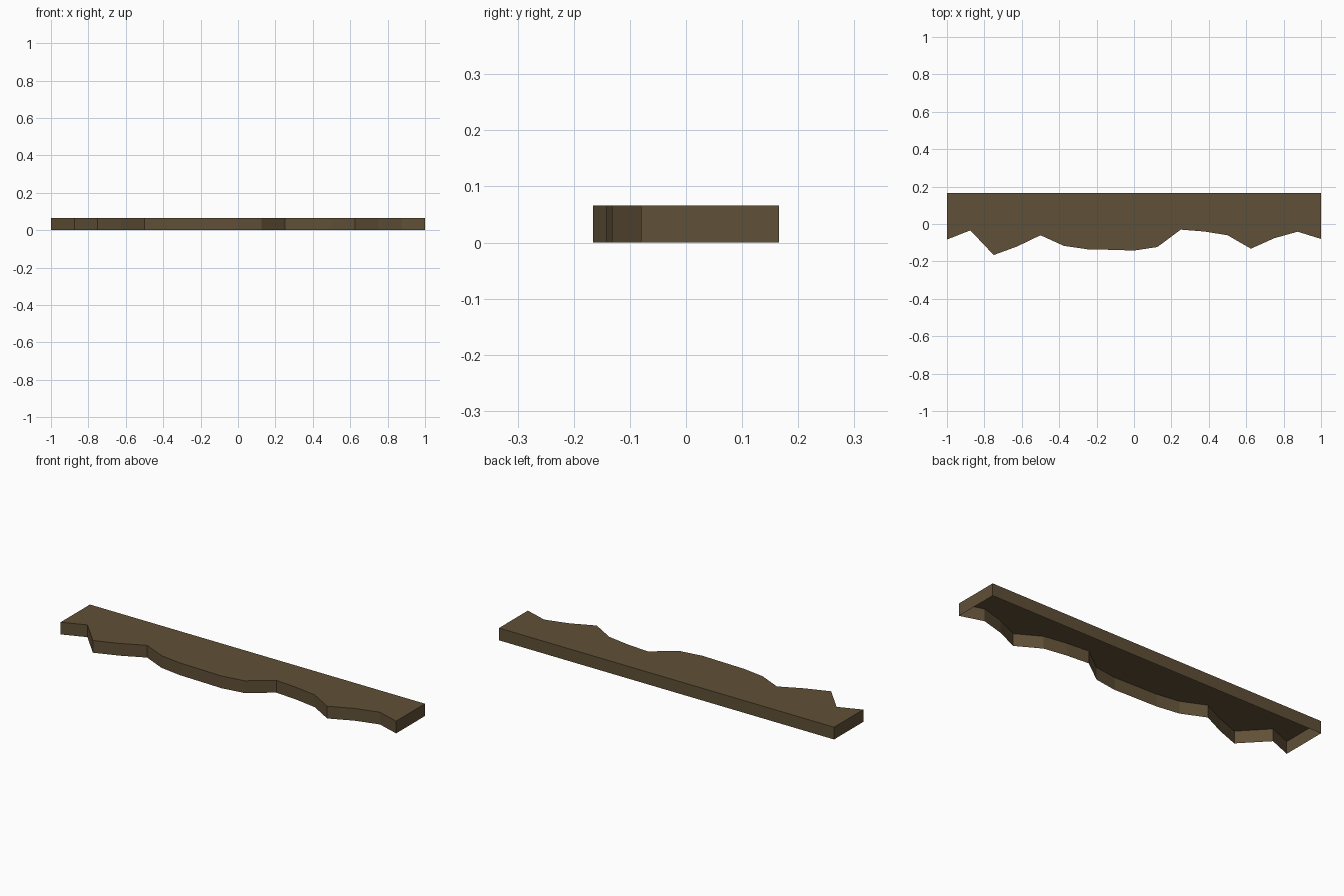
import bpy
import bmesh

cube = bpy.data.objects.get("Cube")
if cube:
    bpy.data.objects.remove(cube, do_unlink=True)

HEIGHT = 0.066
BACK = 0.166

# Ragged front edge: depth at evenly spaced stations from right to left
front_edge = [-0.083, -0.034, -0.166, -0.12, -0.06, -0.117, -0.135, -0.138, -0.142,
              -0.123, -0.03, -0.04, -0.06, -0.132, -0.076, -0.041, -0.08]
step = 2 / (len(front_edge) - 1)
outline = [(-1 + i * step, y) for i, y in enumerate(front_edge)]
outline += [(1, BACK), (-1, BACK)]

# Earth-brown material
brown = bpy.data.materials.new("dark earth brown")
brown.use_nodes = True
colour = (0.117, 0.080, 0.038, 1)
brown.diffuse_color = colour
brown.node_tree.nodes["Principled BSDF"].inputs["Base Color"].default_value = colour

# Ledge: flat top with side walls, open underneath
bm = bmesh.new()
top = [bm.verts.new((x, y, HEIGHT)) for x, y in outline]
bottom = [bm.verts.new((x, y, 0)) for x, y in outline]
bm.faces.new(top)
for i in range(len(outline)):
    j = (i + 1) % len(outline)
    bm.faces.new((bottom[i], bottom[j], top[j], top[i]))

mesh = bpy.data.meshes.new("ragged_ledge")
bm.to_mesh(mesh)
bm.free()
mesh.materials.append(brown)
ledge = bpy.data.objects.new("ragged_ledge", mesh)
bpy.context.collection.objects.link(ledge)
